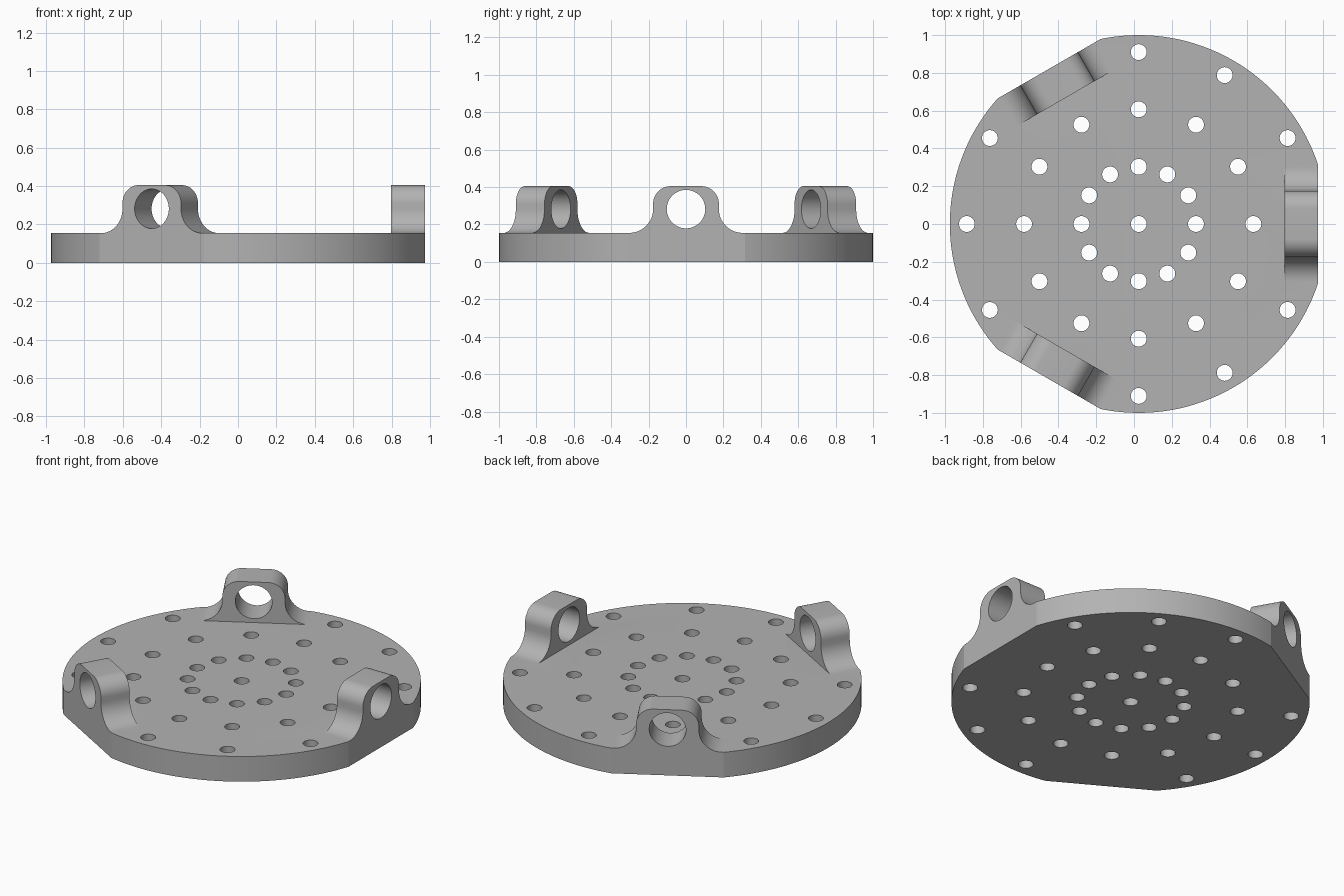
import bpy, bmesh
from math import sin, cos, pi, radians
from mathutils import Matrix, Vector

cube = bpy.data.objects.get("Cube")
if cube:
    bpy.data.objects.remove(cube, do_unlink=True)

CENTRE_X = 0.025           # disc axis, offset so the flat side balances the extents
RADIUS, THICK = 1.0, 0.155
FLAT, LUG_IN = 0.949, 0.772  # radial distance of flat sides and lug inner faces
TOP, HOLE_Z, HOLE_R = 0.405, 0.282, 0.103
LUG_ANGLES = [0, 120, 240]

grey = bpy.data.materials.new("plain grey")
grey.use_nodes = True
colour = (0.45, 0.45, 0.45, 1)
grey.diffuse_color = colour
grey.node_tree.nodes["Principled BSDF"].inputs["Base Color"].default_value = colour


def spin(deg):
    return Matrix.Translation((CENTRE_X, 0, 0)) @ Matrix.Rotation(radians(deg), 4, "Z")


def finish(bm, name):
    bmesh.ops.recalc_face_normals(bm, faces=bm.faces)
    mesh = bpy.data.meshes.new(name)
    bm.to_mesh(mesh)
    bm.free()
    mesh.materials.append(grey)
    obj = bpy.data.objects.new(name, mesh)
    bpy.context.collection.objects.link(obj)
    return obj


def cylinder(bm, radius, depth, segments, matrix):
    bmesh.ops.create_cone(bm, cap_ends=True, segments=segments, radius1=radius,
                          radius2=radius, depth=depth, matrix=matrix)


def arc(cy, cz, r, start, end, steps=12):
    angles = [radians(start + (end - start) * i / steps) for i in range(steps + 1)]
    return [(cy + r * cos(a), cz + r * sin(a)) for a in angles]


# Round base plate
bm = bmesh.new()
cylinder(bm, RADIUS, THICK, 144, spin(0) @ Matrix.Translation((0, 0, THICK / 2)))
plate = finish(bm, "mounting_plate")

# Three lugs: rounded top, flared foot, sunk into the plate
side, flare, corner = 0.176, 0.127, 0.095
half = [(side + flare, 0.05)]
half += arc(side + flare, THICK + flare, flare, 270, 180)
half += arc(side - corner, TOP - corner, corner, 0, 90)
outline = half + [(-y, z) for y, z in reversed(half)]
bm = bmesh.new()
for deg in LUG_ANGLES:
    face = bm.faces.new([bm.verts.new(spin(deg) @ Vector((LUG_IN, y, z))) for y, z in outline])
    out = bmesh.ops.extrude_face_region(bm, geom=[face])
    push = spin(deg).to_3x3() @ Vector((0.22, 0, 0))
    bmesh.ops.translate(bm, vec=push,
                        verts=[v for v in out["geom"] if isinstance(v, bmesh.types.BMVert)])
lugs = finish(bm, "lugs")

# Blocks that trim the flat sides
bm = bmesh.new()
for deg in LUG_ANGLES:
    bmesh.ops.create_cube(bm, size=1, matrix=spin(deg) @ Matrix.Translation((FLAT + 0.5, 0, 0.2)))
trims = finish(bm, "flat_cutter")

# Bolt holes in the plate and bores through the lugs
bm = bmesh.new()
spots = [(0, 0)]
spots += [(r, a) for r in (0.303, 0.607, 0.91) for a in range(0, 360, 30)
          if not (r > 0.9 and a in LUG_ANGLES)]
for r, a in spots:
    cylinder(bm, 0.042, 0.4, 32, spin(a) @ Matrix.Translation((r, 0, THICK / 2)))
for deg in LUG_ANGLES:
    cylinder(bm, HOLE_R, 0.5, 48, spin(deg) @ Matrix.Translation((0.86, 0, HOLE_Z))
             @ Matrix.Rotation(pi / 2, 4, "Y"))
holes = finish(bm, "hole_cutter")

# Combine the parts into one solid
bpy.ops.object.select_all(action="DESELECT")
bpy.context.view_layer.objects.active = plate
plate.select_set(True)
for tool, operation in ((lugs, "UNION"), (trims, "DIFFERENCE"), (holes, "DIFFERENCE")):
    mod = plate.modifiers.new(tool.name, "BOOLEAN")
    mod.solver = "EXACT"
    mod.operation = operation
    mod.object = tool
    tool.hide_render = True
    bpy.ops.object.modifier_apply(modifier=mod.name)
    bpy.data.objects.remove(tool, do_unlink=True)
bpy.ops.object.shade_smooth_by_angle(angle=radians(14))
